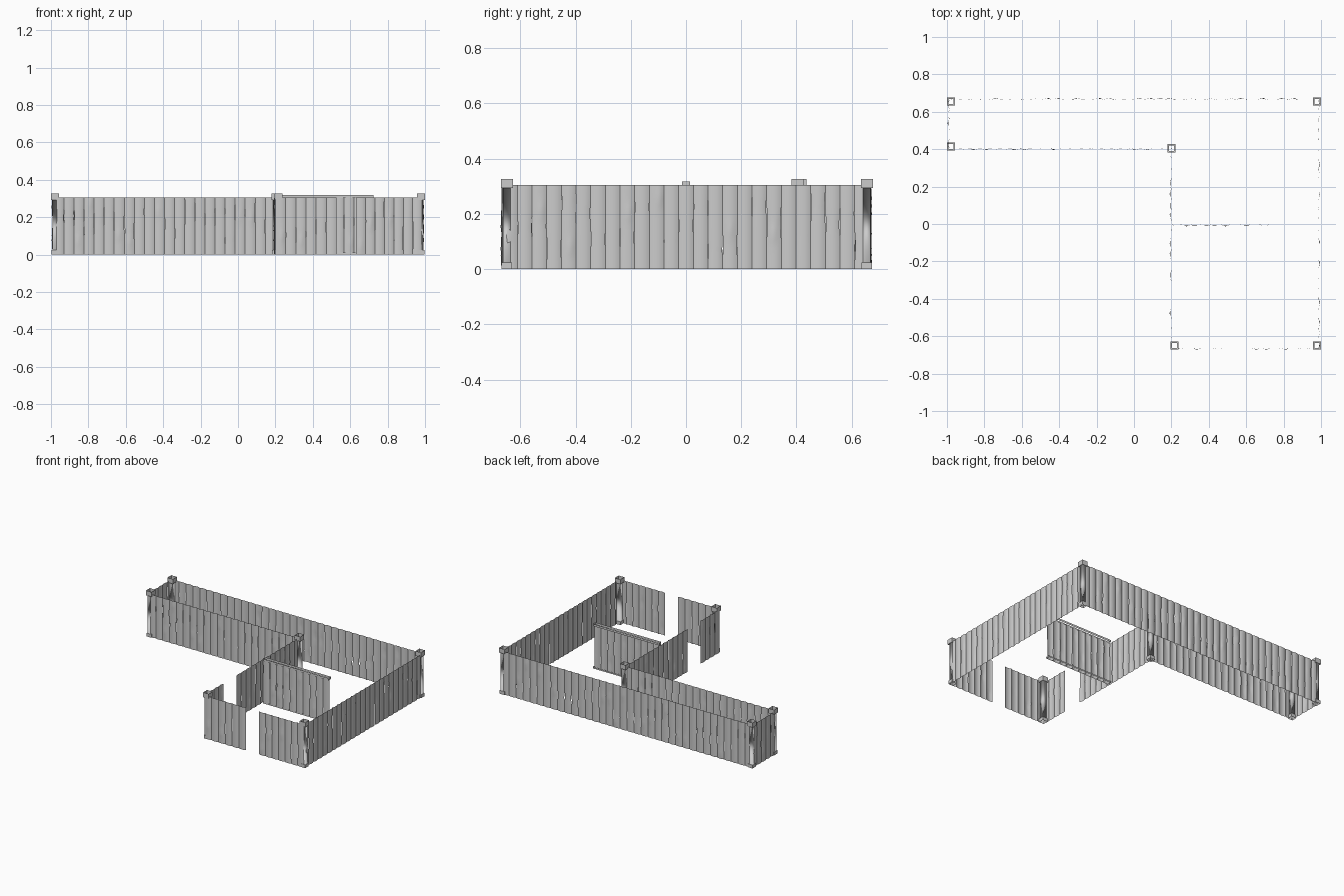
import bpy, bmesh, math, random
from mathutils import Vector

random.seed(7)
if "Cube" in bpy.data.objects:
    bpy.data.objects.remove(bpy.data.objects["Cube"], do_unlink=True)

wood = bpy.data.materials.new("weathered_grey")
wood.use_nodes = True
GREY = (0.6, 0.6, 0.6, 1)
wood.diffuse_color = GREY
wood.node_tree.nodes["Principled BSDF"].inputs["Base Color"].default_value = GREY

HEIGHT = 0.305
PLANK = 0.054
BULGE = 0.006


def finish(name, bm):
    mesh = bpy.data.meshes.new(name)
    for f in bm.faces:
        f.smooth = True
    bm.to_mesh(mesh)
    bm.free()
    mesh.materials.append(wood)
    ob = bpy.data.objects.new(name, mesh)
    bpy.context.collection.objects.link(ob)
    return ob


def grid_faces(bm, rows, closed=False):
    for a, b in zip(rows, rows[1:]):
        n = len(a)
        for i in range(n if closed else n - 1):
            j = (i + 1) % n
            bm.faces.new((a[i], a[j], b[j], b[i]))


def plank_wall(name, start, end):
    """Thin wall of bowed planks; the bow faces right of the start-to-end line reversed."""
    p, q = Vector((*start, 0)), Vector((*end, 0))
    along = (q - p).normalized()
    out = Vector((along.y, -along.x, 0))
    length = (q - p).length
    count = max(1, round(length / PLANK))
    width = length / count
    cols, steps = 6, 12
    bm = bmesh.new()
    for k in range(count):
        # worn edges and an occasional knot
        knot = random.random() < 0.3
        kc, kz = random.uniform(0.3, 0.7), random.uniform(0.1, 0.9)
        worn = random.uniform(0.0, 0.07)
        wz = random.uniform(0.2, 0.8)
        rows = []
        for r in range(steps + 1):
            v = r / steps
            trim = worn * math.exp(-((v - wz) / 0.1) ** 2)
            row = []
            for c in range(cols + 1):
                u = c / cols
                depth = BULGE * math.sin(math.pi * u) ** 0.7 if 0 < c < cols else 0
                if knot:
                    depth += 0.004 * math.exp(-((u - kc) / 0.2) ** 2 - ((v - kz) / 0.07) ** 2)
                s = (k + trim + u * (1 - 2 * trim)) * width
                row.append(bm.verts.new(p + along * s + out * depth + Vector((0, 0, v * HEIGHT))))
            rows.append(row)
        grid_faces(bm, rows)
    return finish(name, bm)


def post(name, x, y):
    """Hollow square post with a wider foot and cap, open at both ends."""
    foot, shaft, cap = 0.019, 0.014, 0.022
    profile = [(foot, 0), (foot, 0.024), (shaft, 0.024),
               (shaft, 0.293), (cap, 0.293), (cap, 0.327)]
    bm = bmesh.new()
    rings = [[bm.verts.new((x + sx * h, y + sy * h, z))
              for sx, sy in ((-1, -1), (1, -1), (1, 1), (-1, 1))] for h, z in profile]
    grid_faces(bm, rings, closed=True)
    # crisp foot and cap, soft shaft
    for ring in (0, 1, 4, 5):
        for v in rings[ring]:
            for e in v.link_edges:
                if e.other_vert(v) not in rings[2] + rings[3]:
                    e.smooth = False
    return finish(name, bm)


def rail(name, x0, x1, y, z0, z1, half=0.014):
    """Open sleeve running along the partition."""
    bm = bmesh.new()
    plan = [(x0, y - half), (x1, y - half), (x1, y + half), (x0, y + half)]
    rings = [[bm.verts.new((a, b, z)) for a, b in plan] for z in (z0, z1)]
    grid_faces(bm, rings, closed=True)
    for e in bm.edges:
        e.smooth = False
    return finish(name, bm)


# Corner posts
for label, x, y in (("back_right", -0.978, 0.655), ("back_left", 0.978, 0.655),
                    ("wing_front", -0.978, 0.414), ("inner_corner", 0.2, 0.405),
                    ("front_left", 0.978, -0.649), ("front_right", 0.217, -0.649)):
    post(label + "_post", x, y)

# Outer walls, with a doorway in the front and one in the inner side
plank_wall("back_wall", (0.985, 0.664), (-0.985, 0.664))
plank_wall("wing_end_wall", (-0.987, 0.664), (-0.987, 0.405))
plank_wall("wing_front_wall", (-0.985, 0.405), (0.2, 0.405))
plank_wall("inner_side_wall_back", (0.2, 0.405), (0.2, -0.304))
plank_wall("inner_side_wall_front", (0.2, -0.45), (0.2, -0.664))
plank_wall("front_wall_right", (0.2, -0.662), (0.527, -0.662))
plank_wall("front_wall_left", (0.63, -0.662), (0.985, -0.662))
plank_wall("left_wall", (0.985, -0.664), (0.985, 0.664))

# Inner partition with its rails
plank_wall("partition", (0.2, -0.003), (0.725, -0.003))
rail("partition_top_rail", 0.205, 0.725, 0, 0.303, 0.318)
rail("partition_bottom_rail", 0.205, 0.725, 0, 0.001, 0.012)
